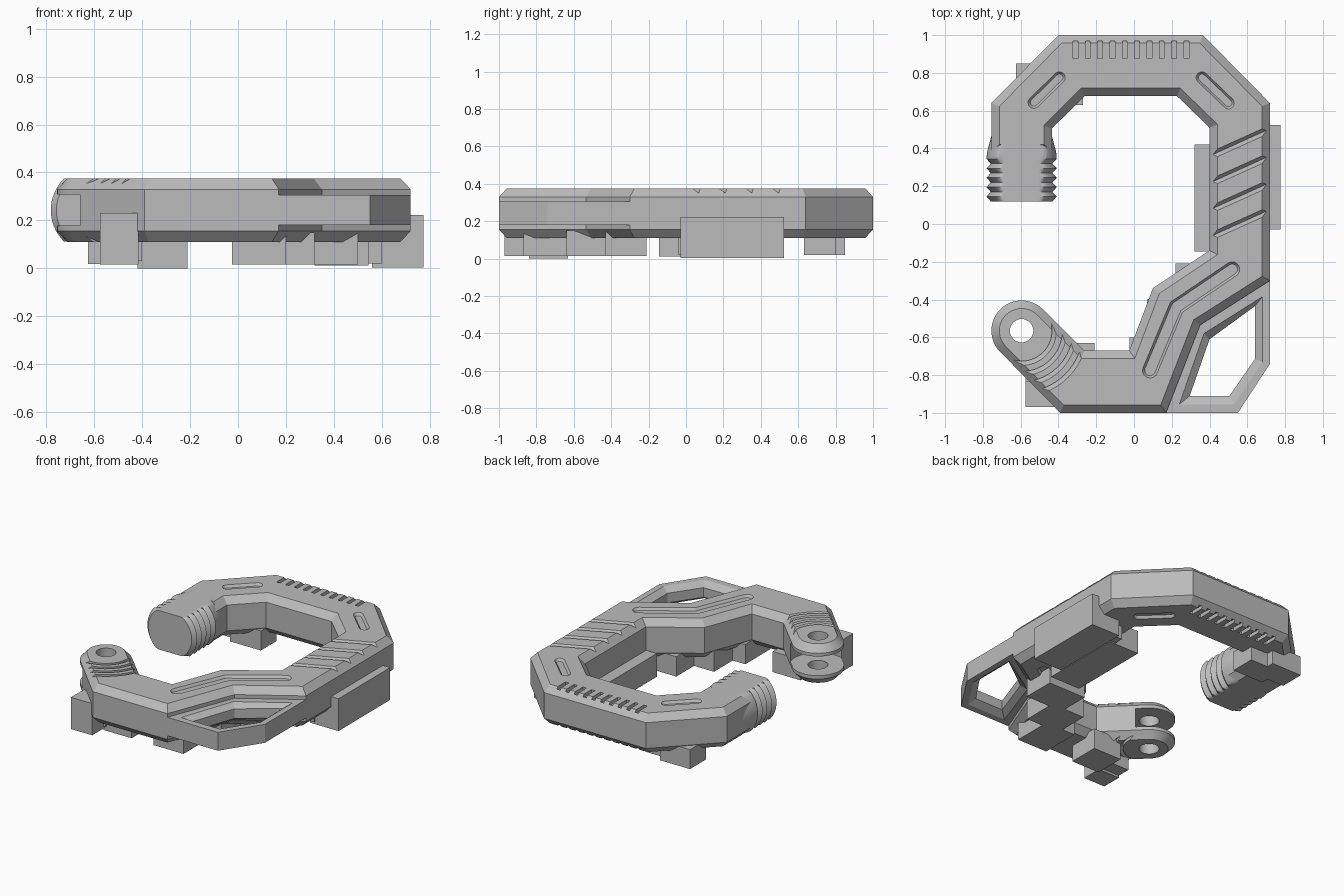
import bpy, bmesh, math
from mathutils import Vector

if "Cube" in bpy.data.objects:
    bpy.data.objects.remove(bpy.data.objects["Cube"])

grey = bpy.data.materials.new("grey plastic")
grey.diffuse_color = (0.5, 0.5, 0.5, 1)
grey.use_nodes = True
grey.node_tree.nodes["Principled BSDF"].inputs["Base Color"].default_value = grey.diffuse_color
MID = 0.243                      # height of the symmetry plane
HINGE = (-0.595, -0.565)


def loft(name, rings, cap=True):
    """Skin a list of equal-length rings; cap the ends or close the loop."""
    bm = bmesh.new()
    vs = [[bm.verts.new(p) for p in r] for r in rings]
    n = len(vs[0])
    pairs = list(zip(vs, vs[1:])) + ([] if cap else [(vs[-1], vs[0])])
    for a, b in pairs:
        for i in range(n):
            bm.faces.new((a[i], a[(i + 1) % n], b[(i + 1) % n], b[i]))
    if cap:
        bm.faces.new(vs[0])
        bm.faces.new(vs[-1])
    bmesh.ops.recalc_face_normals(bm, faces=bm.faces)
    me = bpy.data.meshes.new(name)
    bm.to_mesh(me)
    bm.free()
    me.materials.append(grey)
    ob = bpy.data.objects.new(name, me)
    bpy.context.collection.objects.link(ob)
    return ob


def inset(poly, d):
    """Mitred inward offset of a counter-clockwise outline."""
    out = []
    for i, p in enumerate(poly):
        p, a, b = Vector(p), Vector(poly[i - 1]), Vector(poly[(i + 1) % len(poly)])
        e, f = (p - a).normalized(), (b - p).normalized()
        n, m = Vector((-e.y, e.x)), Vector((-f.y, f.x))
        out.append(p + (n + m) * d / (1 + n.dot(m)))
    return out


def flat(poly, z):
    return [(p[0], p[1], z) for p in poly]


def arc(c, r, a0, a1, n):
    return [(c[0] + r * math.cos(math.radians(a0 + (a1 - a0) * i / n)),
             c[1] + r * math.sin(math.radians(a0 + (a1 - a0) * i / n))) for i in range(n + 1)]


def box(name, x0, x1, y0, y1, z0, z1):
    p = [(x0, y0), (x1, y0), (x1, y1), (x0, y1)]
    return loft(name, [flat(p, z0), flat(p, z1)])


def smooth(ob):
    bpy.ops.object.select_all(action='DESELECT')
    ob.select_set(True)
    bpy.context.view_layer.objects.active = ob
    bpy.ops.object.shade_smooth_by_angle(angle=math.radians(25))


# Hook-shaped body with chamfered edges and a round hinge end
outline = [(-0.39, -1), (0.17, -1), (0.35, -0.535), (0.72, -0.3), (0.72, 0.64),
           (0.365, 1), (-0.4, 1), (-0.755, 0.64), (-0.755, 0.38), (-0.435, 0.38),
           (-0.435, 0.505), (-0.262, 0.677), (0.228, 0.677), (0.4, 0.51),
           (0.4, -0.14), (0.1, -0.34), (-0.025, -0.67), (-0.263, -0.67)]
outline += arc(HINGE, 0.16, 45, 225, 24)
inner = inset(outline, 0.042)
body = loft("body", [flat(inner, 0.11), flat(outline, 0.155),
                     flat(outline, 0.33), flat(inner, 0.375)])

cutters = []


def both_sides(rings):
    """Cutter at the top and its mirror at the bottom."""
    cutters.append(loft("cutter", rings))
    cutters.append(loft("cutter", [[(p[0], p[1], 2 * MID - 0.001 - p[2]) for p in r] for r in rings]))


# Hinge hole and fork slot
cutters.append(loft("cutter", [flat(arc(HINGE, 0.062, 0, 348.75, 31), z) for z in (0, 0.5)]))
cutters.append(loft("cutter", [flat(arc(HINGE, 0.175, 0, 354, 59), z) for z in (0.178, 0.308)]))

# Curved grip ridges around the hinge
for r in (0.165, 0.22, 0.275, 0.33):
    def section(a):
        return [(HINGE[0] + q * math.cos(a), HINGE[1] + q * math.sin(a), z)
                for q, z in ((r - 0.004, 0.353), (r - 0.004, 0.4), (r + 0.045, 0.4))]
    both_sides([section(math.radians(-105 + 6 * i)) for i in range(21)])

# Row of notches along the back
for i in range(10):
    x = -0.31 + 0.0653 * i
    p = [(x - 0.013, 0.876), (x + 0.013, 0.876), (x + 0.013, 0.97), (x - 0.013, 0.97)]
    both_sides([flat(p, 0.352), flat(p, 0.4)])

# Slanted grip grooves on the straight arm
for y in (0.36, 0.217, 0.075, -0.068):
    both_sides([[(x, y + dy + s, z) for s, z in ((-0.03, 0.39), (0.005, 0.35), (0.035, 0.39))]
                for x, dy in ((0.412, 0), (0.70, 0.13))])


# Rounded recesses following a path
def pill(path, r):
    pts = [Vector(p) for p in path]
    d0, d1 = pts[1] - pts[0], pts[-1] - pts[-2]
    a0, a1 = (math.degrees(math.atan2(d.y, d.x)) for d in (d0, d1))
    side = []
    for i in range(1, len(pts) - 1):
        e, f = (pts[i] - pts[i - 1]).normalized(), (pts[i + 1] - pts[i]).normalized()
        m = Vector((-e.y - f.y, e.x + f.x)) / (1 + e.dot(f))
        side.append((pts[i], m))

    def ring(q):
        return (arc(pts[0], q, a0 + 90, a0 + 270, 10) + [p - m * q for p, m in side]
                + arc(pts[-1], q, a1 - 90, a1 + 90, 10) + [p + m * q for p, m in reversed(side)])
    both_sides([flat(ring(r - 0.014), 0.358), flat(ring(r), 0.378), flat(ring(r), 0.4)])


pill([(-0.53, 0.643), (-0.395, 0.775)], 0.033)
pill([(0.36, 0.775), (0.5, 0.64)], 0.033)
pill([(0.085, -0.775), (0.225, -0.44), (0.52, -0.24)], 0.042)

for c in cutters:
    m = body.modifiers.new("cut", 'BOOLEAN')
    m.operation, m.solver, m.object = 'DIFFERENCE', 'EXACT', c
bpy.context.view_layer.update()
done = bpy.data.meshes.new_from_object(body.evaluated_get(bpy.context.evaluated_depsgraph_get()))
body.modifiers.clear()
body.data = done
for c in cutters:
    bpy.data.objects.remove(c)
smooth(body)

# Threaded stub: zigzag lathe flattened at top and bottom
steps = [(0.5, 0.15), (0.46, 0.162), (0.38, 0.183)]
for i in range(5):
    steps += [(0.345 - 0.05 * i, 0.186), (0.32 - 0.05 * i, 0.163)]
rings = []
for y, r in steps:
    ring = []
    for i in range(64):
        a = math.tau * i / 64
        z = max(-0.132, min(0.132, r * math.sin(a)))
        ring.append((-0.595 + r * math.cos(a), y, MID + z))
    rings.append(ring)
smooth(loft("threaded_stub", rings))

# Open corner frame with a bevelled hole
rim = [(0.70, -0.29), (0.33, -0.52), (0.15, -0.99), (0.17, -1), (0.55, -1), (0.72, -0.74), (0.72, -0.3)]
wide = [(0.68, -0.385), (0.37, -0.58), (0.24, -0.955), (0.245, -0.955), (0.53, -0.955), (0.68, -0.73), (0.68, -0.39)]
hole = [(0.64, -0.435), (0.40, -0.61), (0.295, -0.91), (0.3, -0.91), (0.505, -0.91), (0.64, -0.715), (0.64, -0.44)]
loft("corner_frame", [flat(rim, 0.18), flat(rim, 0.305), flat(wide, 0.305),
                      flat(hole, 0.275), flat(hole, 0.21), flat(wide, 0.18)], cap=False)

# Blocky supports underneath
blocks = [(-0.575, -0.415, -0.97, -0.83, 0.015, 0.23), (-0.42, -0.21, -0.84, -0.63, 0, 0.14),
          (-0.575, -0.4, -0.85, -0.74, 0.03, 0.14),
          (-0.025, 0.2, -0.87, -0.6, 0.015, 0.15), (0.07, 0.32, -0.64, -0.4, 0.015, 0.15),
          (0.22, 0.5, -0.43, -0.21, 0.015, 0.15),
          (0.32, 0.545, -0.145, 0.42, 0.012, 0.17), (0.56, 0.775, -0.03, 0.525, 0.003, 0.222),
          (0.5, 0.6, -0.04, 0.48, 0.02, 0.15),
          (-0.625, -0.4, 0.68, 0.85, 0.018, 0.15), (-0.5, -0.27, 0.63, 0.8, 0.018, 0.15)]
for i, b in enumerate(blocks):
    box("support_block_%d" % (i + 1), *b)
